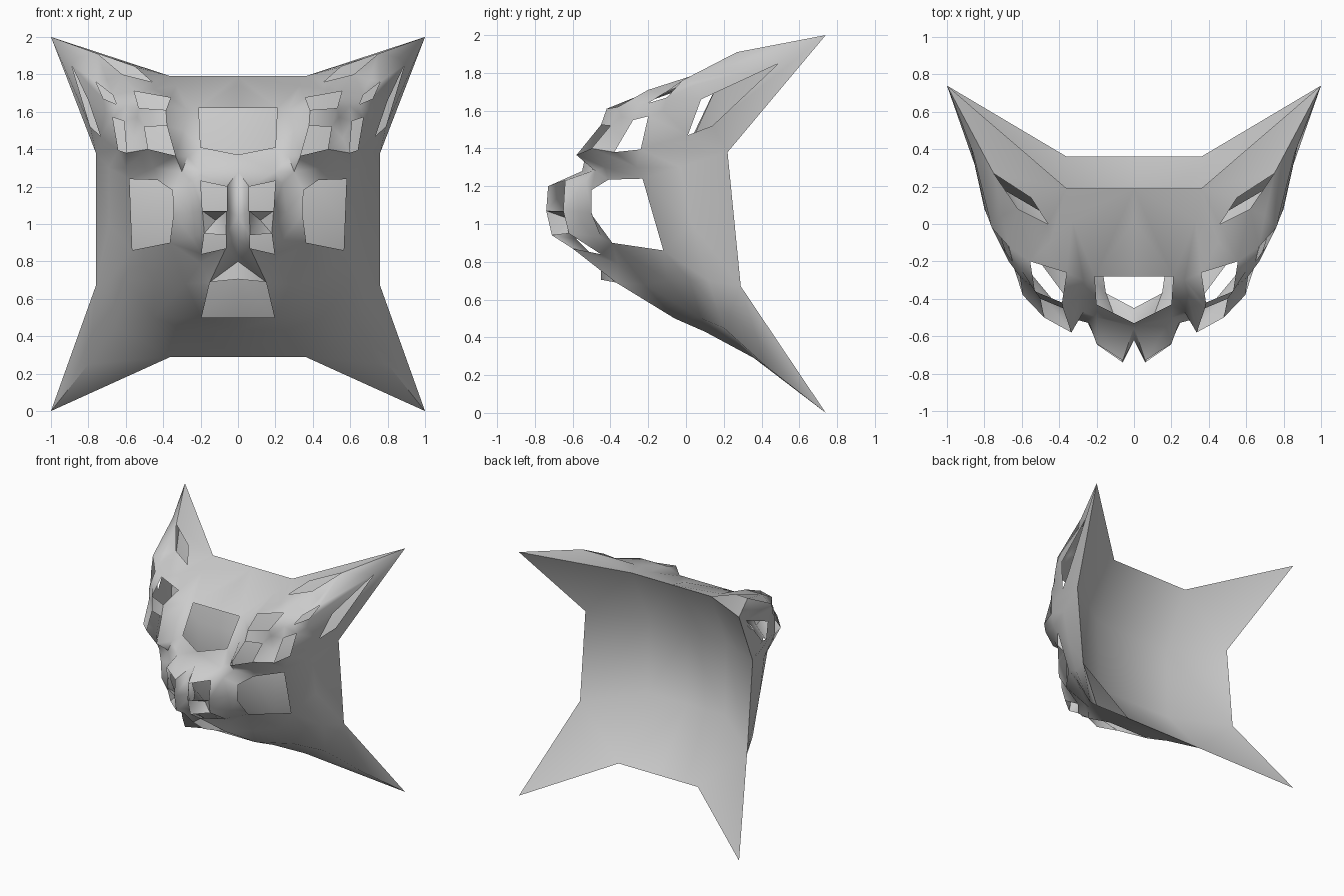
import bpy, bmesh
from mathutils import Vector
from mathutils.geometry import delaunay_2d_cdt

if "Cube" in bpy.data.objects:
    bpy.data.objects.remove(bpy.data.objects["Cube"])

# Everything is described for the right half (x, y, z) and mirrored.
TIP_TOP, TIP_LOW = (1, .74, 2), (1, .74, 0)
RIM_TOP, RIM_LOW = (.36, .19, 1.79), (.36, .36, .29)
SIDE_TOP, SIDE_LOW = (.76, .22, 1.38), (.76, .29, .67)
MID_TOP, MID_LOW = (0, .19, 1.79), (0, .36, .29)

outline = [MID_LOW, RIM_LOW, TIP_LOW, SIDE_LOW, SIDE_TOP, TIP_TOP, RIM_TOP, MID_TOP]

# Window openings in the front skin
windows = {
    "forehead": [(0, -.28, 1.62), (.21, -.28, 1.62), (.2, -.43, 1.41), (0, -.53, 1.37)],
    "nose": [(.06, -.73, 1.2), (.2, -.64, 1.23), (.19, -.65, 1.07), (.06, -.74, 1.07)],
    "lip": [(.065, -.71, .94), (.18, -.62, .95), (.195, -.45, .84), (.065, -.6, .87)],
    "chin": [(0, -.45, .705), (.15, -.37, .69), (.195, -.06, .5), (0, -.06, .5)],
    "cheek": [(.35, -.5, 1.18), (.43, -.41, 1.235), (.58, -.23, 1.24),
              (.565, -.12, .86), (.365, -.39, .9), (.345, -.5, 1.05)],
    "inner_eye": [(.5, -.4, 1.52), (.38, -.45, 1.525), (.335, -.58, 1.365), (.48, -.5, 1.4)],
    "outer_eye": [(.67, -.2, 1.57), (.61, -.28, 1.55), (.595, -.38, 1.38), (.64, -.24, 1.395)],
    "inner_brow": [(.555, -.2, 1.71), (.36, -.26, 1.675), (.385, -.42, 1.61), (.53, -.36, 1.62)],
    "outer_brow": [(.76, -.02, 1.76), (.67, -.12, 1.69), (.65, -.2, 1.64), (.72, -.1, 1.67)],
    "ear_top": [(.75, .27, 1.91), (.55, .14, 1.84), (.46, .0, 1.76), (.62, .08, 1.8)],
    "ear_side": [(.89, .49, 1.85), (.8, .08, 1.66), (.735, .01, 1.47), (.79, .14, 1.52)],
}

# Relief of the skin between the windows
forehead_relief = [(0, .02, 1.745), (.33, .02, 1.74), (.27, -.3, 1.61), (.29, -.38, 1.5),
                   (.27, -.47, 1.36), (.2, -.5, 1.28), (0, -.55, 1.28), (.45, -.1, 1.72)]
muzzle_relief = [(0, -.62, 1.21), (0, -.56, 1.04), (.12, -.6, 1.02), (.24, -.53, 1.22),
                 (.26, -.5, 1.06), (.25, -.45, .93), (0, -.58, .92), (0, -.5, .84),
                 (.2, -.36, .79), (0, -.45, .8)]
cheek_relief = [(.3, -.48, 1.28), (.45, -.43, 1.3), (.6, -.26, 1.3), (.69, -.03, 1.3),
                (.69, .03, 1.0), (.56, -.34, 1.46), (.54, -.34, 1.57), (.7, -.1, 1.44),
                (.71, -.12, 1.6), (.6, -.25, 1.63)]
ear_relief = [(.79, .06, 1.74), (.7, .05, 1.77), (.86, .38, 1.89)]
jaw_relief = [(.28, -.22, .68), (.45, -.1, .7), (.6, .02, .7), (.69, .12, .7),
              (0, .1, .43), (.25, .1, .43), (.45, .08, .5), (.65, .2, .45), (.8, .42, .25)]


def inside(poly, p):
    """Even-odd test in the front (x, z) plane."""
    hit = False
    for a, b in zip(poly, poly[1:] + poly[:1]):
        if (a[2] > p[1]) != (b[2] > p[1]):
            if p[0] < a[0] + (p[1] - a[2]) * (b[0] - a[0]) / (b[2] - a[2]):
                hit = not hit
    return hit


def make_half(name, verts, faces):
    me = bpy.data.meshes.new(name)
    me.from_pydata(verts, [], faces)
    ob = bpy.data.objects.new(name, me)
    bpy.context.collection.objects.link(ob)
    bpy.context.view_layer.objects.active = ob
    ob.select_set(True)
    bpy.ops.object.shade_smooth_by_angle(angle=1.0)
    ob.select_set(False)
    mod = ob.modifiers.new("mirror", 'MIRROR')
    mod.use_axis[0] = True
    mod.merge_threshold = .0005
    return ob


# Front skin: triangulate the relief around the windows, then lift it to depth
points, edges = [], []
for loop in [outline] + list(windows.values()):
    n, k = len(points), len(loop)
    points += loop
    edges += [(n + i, n + (i + 1) % k) for i in range(k)]
points += forehead_relief + muzzle_relief + cheek_relief + ear_relief + jaw_relief
flat = [Vector((p[0], p[2])) for p in points]
out, _, tris, origin, _, _ = delaunay_2d_cdt(flat, edges, [], 0, 1e-5)
skin = []
for v, ids in zip(out, origin):
    src = ids[0] if ids else min(range(len(flat)), key=lambda i: (flat[i] - v).length)
    skin.append((v.x, points[src][1], v.y))
kept = []
for t in tris:
    c = sum((out[i] for i in t), Vector((0, 0))) / len(t)
    if inside(outline, c) and not any(inside(w, c) for w in windows.values()):
        a, b, d = (out[i] for i in t[:3])
        ccw = (b - a).cross(d - a) > 0
        kept.append(list(t) if ccw else list(t)[::-1])
make_half("front_skin", skin, kept)

# Back bowl: shallow dish behind the skin sharing its rim
bowl = [MID_TOP, RIM_TOP, TIP_TOP,
        (0, -.03, 1.33), (.35, -.02, 1.33), SIDE_TOP,
        (0, -.02, .73), (.35, -.01, .73), SIDE_LOW,
        MID_LOW, RIM_LOW, TIP_LOW]
bowl_faces = [(0, 1, 4, 3), (1, 2, 5), (1, 5, 4), (3, 4, 7, 6), (4, 5, 8, 7),
              (6, 7, 10, 9), (7, 8, 10), (8, 11, 10)]
make_half("back_bowl", bowl, bowl_faces)
